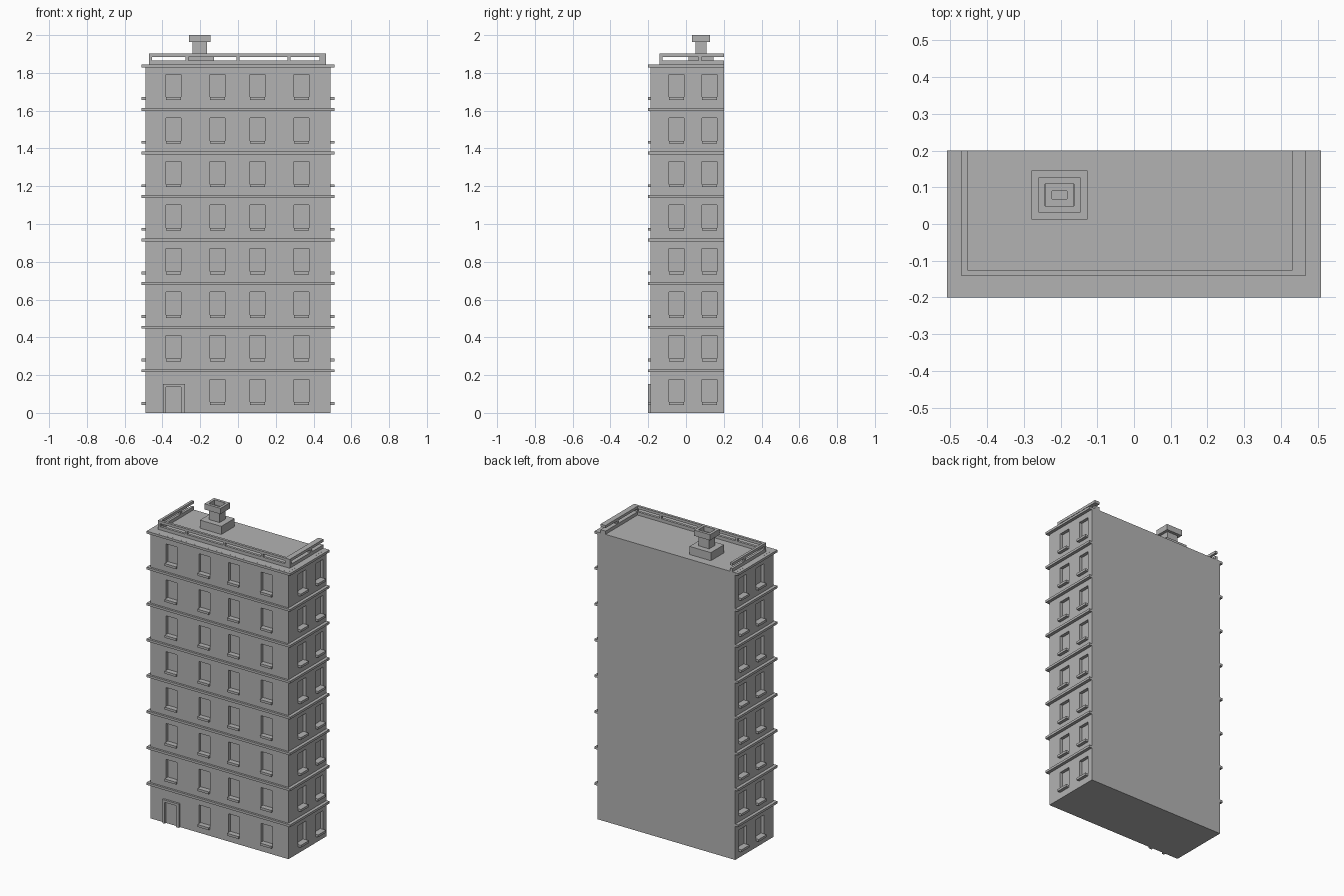
import bpy
import bmesh

cube = bpy.data.objects.get("Cube")
if cube:
    bpy.data.objects.remove(cube, do_unlink=True)

stone = bpy.data.materials.new("grey_stone")
stone.use_nodes = True
GREY = (0.45, 0.45, 0.45, 1)
stone.diffuse_color = GREY
stone.node_tree.nodes["Principled BSDF"].inputs["Base Color"].default_value = GREY


def prism(bm, outline, z0, z1):
    """Extrude a counter-clockwise outline from z0 to z1."""
    face = bm.faces.new([bm.verts.new((x, y, z0)) for x, y in outline])
    geom = bmesh.ops.extrude_face_region(bm, geom=[face], use_keep_orig=True)["geom"]
    for v in geom:
        if isinstance(v, bmesh.types.BMVert):
            v.co.z = z1
    bmesh.ops.recalc_face_normals(bm, faces=bm.faces)


def box(bm, x0, x1, y0, y1, z0, z1):
    prism(bm, [(x0, y0), (x1, y0), (x1, y1), (x0, y1)], z0, z1)


def u_shape(bm, x0, x1, y0, left, right, front, z0, z1):
    """Three-sided strip, open at the back wall."""
    prism(bm, [(x0, BACK), (x0, y0), (x1, y0), (x1, BACK), (x1 - right, BACK),
               (x1 - right, y0 + front), (x0 + left, y0 + front), (x0 + left, BACK)], z0, z1)


def finish(bm, name):
    mesh = bpy.data.meshes.new(name)
    bm.to_mesh(mesh)
    bm.free()
    mesh.materials.append(stone)
    obj = bpy.data.objects.new(name, mesh)
    bpy.context.collection.objects.link(obj)
    return obj


SIDE, FRONT, BACK, TOP = 0.49, -0.187, 0.2, 1.845
FLOORS, STEP = 8, 0.2306
OUT, DEEP, HALF = 0.013, 0.02, 0.04
FRONT_WINDOWS = (-0.341, -0.108, 0.103, 0.336)
SIDE_WINDOWS = (-0.05, 0.125)

# Window recesses and sills on the front and both sides
cuts, sills = bmesh.new(), bmesh.new()
for floor in range(FLOORS):
    base = floor * STEP
    low, sill, high = base + 0.042, base + 0.057, base + 0.178
    for i, x in enumerate(FRONT_WINDOWS):
        if floor == 0 and i == 0:
            continue  # the door stands here
        box(cuts, x - HALF, x + HALF, FRONT - 0.05, FRONT + DEEP, low, high)
        box(sills, x - HALF, x + HALF, FRONT - OUT, FRONT + DEEP, low, sill)
    for y in SIDE_WINDOWS:
        for s in (-1, 1):
            for bm, far, top in ((cuts, 0.05, high), (sills, 0.02, sill)):
                a, b = sorted((s * (SIDE - DEEP), s * (SIDE + far)))
                box(bm, a, b, y - HALF, y + HALF, low, top)
finish(sills, "window_sills")
cutter = finish(cuts, "window_cutter")
cutter.hide_render = True

# Main block
bm = bmesh.new()
box(bm, -SIDE, SIDE, FRONT, BACK, 0, TOP)
body = finish(bm, "building_body")
mod = body.modifiers.new("windows", 'BOOLEAN')
mod.object = cutter
mod.solver = 'EXACT'
bpy.context.view_layer.objects.active = body
bpy.ops.object.modifier_apply(modifier=mod.name)
bpy.data.objects.remove(cutter, do_unlink=True)

# Floor bands
bm = bmesh.new()
for floor in range(1, FLOORS + 1):
    z = floor * STEP
    u_shape(bm, -0.51, 0.51, -0.2, 0.02, 0.02, OUT, z - 0.015, z)
finish(bm, "floor_bands")

# Door surround
bm = bmesh.new()
prism(bm, [(-0.397, FRONT), (-0.397, -0.2), (-0.381, -0.2), (-0.381, FRONT)], 0, 0.137)
box(bm, -0.302, -0.28, -0.2, FRONT, 0, 0.137)
box(bm, -0.397, -0.28, -0.2, FRONT, 0.137, 0.152)
finish(bm, "door_frame")

# Roof curb, railing and posts
RAIL = (-0.47, 0.467, -0.141, 0.016, 0.035, 0.016)
for name, z0, z1 in (("roof_curb", TOP, 1.866), ("roof_rail", 1.885, 1.902)):
    bm = bmesh.new()
    u_shape(bm, *RAIL, z0, z1)
    finish(bm, name)
bm = bmesh.new()
for x in (-0.27, 0, 0.27):
    box(bm, x - 0.007, x + 0.007, -0.141, -0.125, 1.866, 1.885)
for x0, x1 in ((-0.47, -0.454), (0.432, 0.467)):
    for y in (-0.141, 0.066):
        box(bm, x0, x1, y, y + 0.016, 1.866, 1.885)
finish(bm, "rail_posts")

# Chimney: plinth, then hollow stack and hollow cap
CX, CY = -0.203, 0.079


def hollow(bm, hx, hy, ix, iy, z0, z1):
    box(bm, CX - hx, CX - ix, CY - hy, CY + hy, z0, z1)
    box(bm, CX + ix, CX + hx, CY - hy, CY + hy, z0, z1)
    box(bm, CX - ix, CX + ix, CY - hy, CY - iy, z0, z1)
    box(bm, CX - ix, CX + ix, CY + iy, CY + hy, z0, z1)


bm = bmesh.new()
box(bm, CX - 0.076, CX + 0.076, CY - 0.067, CY + 0.067, TOP, 1.897)
finish(bm, "chimney_base")
bm = bmesh.new()
hollow(bm, 0.038, 0.03, 0.02, 0.011, 1.897, 1.968)
finish(bm, "chimney_stack")
bm = bmesh.new()
hollow(bm, 0.057, 0.048, 0.039, 0.03, 1.963, 2.0)
finish(bm, "chimney_cap")
